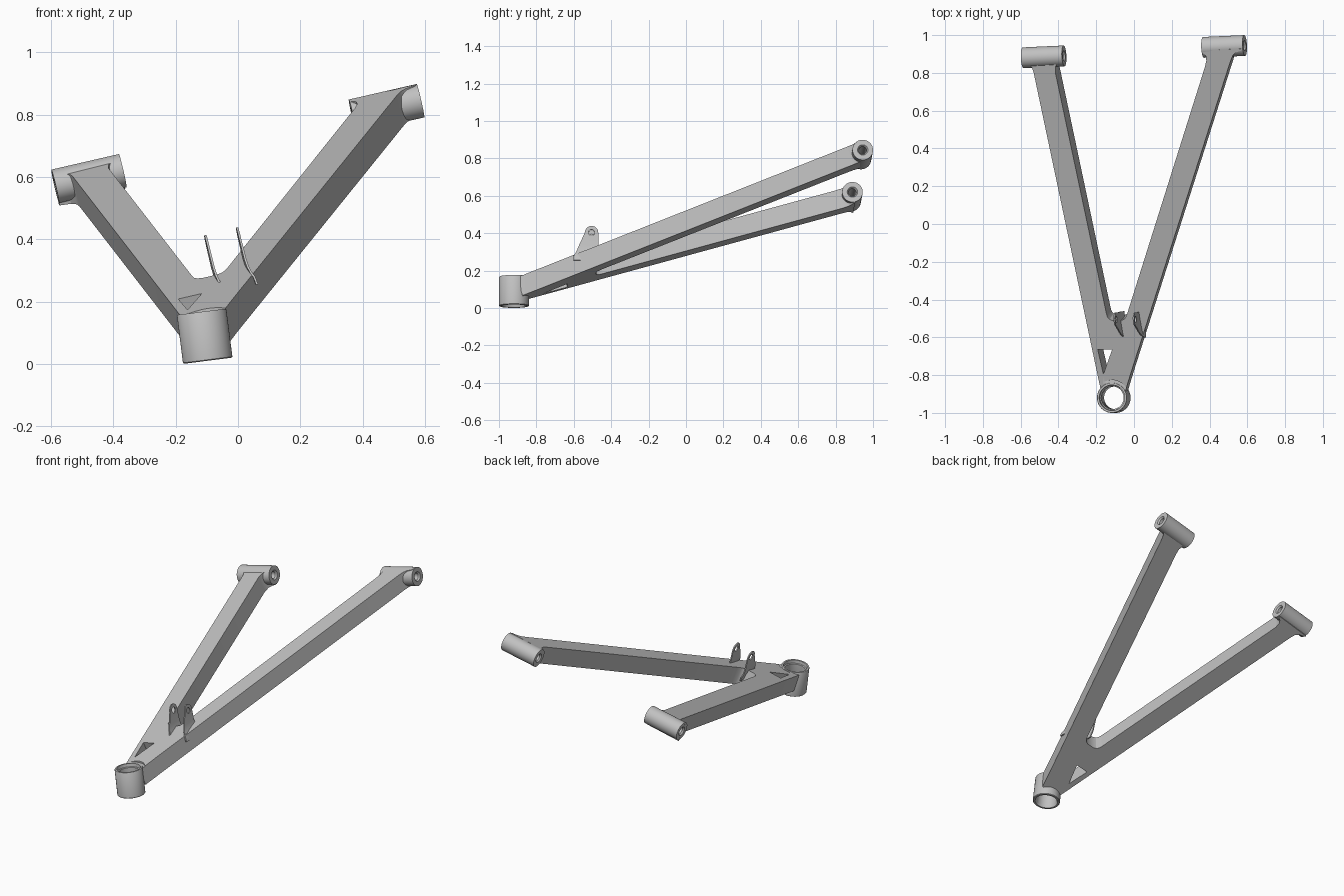
import bpy, bmesh, math
from mathutils import Vector

if "Cube" in bpy.data.objects:
    bpy.data.objects.remove(bpy.data.objects["Cube"])

grey = bpy.data.materials.new("satin_grey")
grey.diffuse_color = (0.53, 0.53, 0.53, 1)
grey.use_nodes = True
grey.node_tree.nodes["Principled BSDF"].inputs["Base Color"].default_value = grey.diffuse_color

NORMAL = Vector((-0.231, -0.322, 1)).normalized()   # normal of the inclined arm plane
HALF = 0.052                                        # half thickness of the arms


def plane_point(x, y, lift=HALF):
    """Point at x, y on the arm plane, lifted along its normal."""
    return Vector((x, y, 0.231 * x + 0.322 * y + 0.411 + lift / NORMAL.z))


def make(name, bm):
    bmesh.ops.recalc_face_normals(bm, faces=bm.faces[:])
    me = bpy.data.meshes.new(name)
    bm.to_mesh(me)
    bm.free()
    me.materials.append(grey)
    ob = bpy.data.objects.new(name, me)
    bpy.context.collection.objects.link(ob)
    return ob


def activate(ob):
    bpy.ops.object.select_all(action='DESELECT')
    ob.select_set(True)
    bpy.context.view_layer.objects.active = ob


def smooth(ob, angle=35):
    activate(ob)
    bpy.ops.object.shade_smooth_by_angle(angle=math.radians(angle))


def slab(name, points, depth):
    """Extrude a closed outline along the plane normal."""
    bm = bmesh.new()
    face = bm.faces.new([bm.verts.new(p) for p in points])
    ext = bmesh.ops.extrude_face_region(bm, geom=[face])
    verts = [v for v in ext['geom'] if isinstance(v, bmesh.types.BMVert)]
    bmesh.ops.translate(bm, verts=verts, vec=NORMAL * depth)
    return make(name, bm)


def lathe(name, a, b, profile, closed=True, seg=48):
    """Revolve (radius, fraction) pairs about the line from a to b."""
    a, b = Vector(a), Vector(b)
    rot = (b - a).to_track_quat('Z', 'Y')
    bm = bmesh.new()
    rings = []
    for r, t in profile:
        rings.append([bm.verts.new(a.lerp(b, t) + rot @ Vector(
            (r * math.cos(2 * math.pi * i / seg), r * math.sin(2 * math.pi * i / seg), 0)))
            for i in range(seg)])
    pairs = list(zip(rings, rings[1:]))
    if closed:
        pairs.append((rings[-1], rings[0]))
    else:
        bm.faces.new(rings[0])
        bm.faces.new(rings[-1])
    for p, q in pairs:
        for i in range(seg):
            j = (i + 1) % seg
            bm.faces.new((p[i], p[j], q[j], q[i]))
    return make(name, bm)


def cut(ob, cutter):
    mod = ob.modifiers.new("cut", 'BOOLEAN')
    mod.operation = 'DIFFERENCE'
    mod.solver = 'EXACT'
    mod.object = cutter
    activate(ob)
    bpy.ops.object.modifier_apply(modifier=mod.name)
    bpy.data.objects.remove(cutter)


# V-shaped arms with flared ends and a rounded crotch
outline = [
    (-0.170, -0.905), (-0.188, -0.823),
    (-0.531, 0.800), (-0.540, 0.828), (-0.558, 0.846), (-0.594, 0.856), (-0.597, 0.863),
    (-0.384, 0.873), (-0.388, 0.862), (-0.404, 0.852), (-0.415, 0.835), (-0.416, 0.800),
    (-0.147, -0.470), (-0.141, -0.492), (-0.130, -0.505), (-0.112, -0.512),
    (-0.070, -0.512), (-0.053, -0.505), (-0.042, -0.490), (-0.033, -0.465),
    (0.375, 0.830), (0.383, 0.865), (0.380, 0.890), (0.360, 0.908), (0.357, 0.918),
    (0.572, 0.928), (0.568, 0.918), (0.540, 0.908), (0.522, 0.890), (0.510, 0.860),
    (-0.020, -0.800), (-0.052, -0.905)]
arms = slab("arms", [plane_point(x, y) for x, y in outline], -2 * HALF)

# triangular lightening window
window = [(-0.138, -0.59), (-0.062, -0.59), (-0.108, -0.72)]
cut(arms, slab("window_cutter", [plane_point(x, y, -0.2) for x, y in window], 0.4))

# outboard joint housing: clear the arms from its bore and from its rim
low, high = Vector((-0.097, -0.92, 0.010)), Vector((-0.117, -0.92, 0.167))
cut(arms, lathe("bore_cutter", low, high, [(0.072, -1), (0.072, 2)], False))
cut(arms, lathe("rim_cutter", low, high, [(0.094, 0.99), (0.094, 2)], False))
housing = lathe("joint_housing", low, high, [
    (0.066, 0), (0.077, 0), (0.080, 0.02), (0.080, 0.98), (0.078, 1),
    (0.068, 1), (0.066, 0.88), (0.060, 0.86), (0.060, 0.08)])
smooth(housing)

# pivot bushings at the inboard ends
pivots = {"left": ((-0.587, 0.880, 0.570), (-0.370, 0.890, 0.620)),
          "right": ((0.368, 0.935, 0.795), (0.586, 0.945, 0.845))}
for side, (a, b) in pivots.items():
    cut(arms, lathe("pivot_cutter", a, b, [(0.040, -0.2), (0.040, 1.2)], False))
    tube = lathe(side + "_pivot_bushing", a, b, [
        (0.028, 0), (0.055, 0), (0.055, 1), (0.028, 1),
        (0.021, 0.96), (0.021, 0.04)])
    smooth(tube)
smooth(arms, 30)

# pair of thin mounting tabs with flared feet and an eye
AXIS = Vector((0.974, 0.045, 0.224))
EYE_Y, EYE_Z, EYE_R = -0.505, 0.402, 0.036
for name, x_top, dz, flare in (("left_tab", -0.105, -0.025, 0.012),
                               ("right_tab", -0.003, 0.0, 0.018)):
    rows = [(0.255, -0.602, -0.462, 1.0), (0.280, -0.600, -0.462, 0.8),
            (0.292, -0.592, -0.463, 0.45), (0.310, -0.583, -0.465, 0.15),
            (0.335, -0.572, -0.468, 0.0), (0.400, -0.542, -0.469, 0.0)]
    for deg in (20, 40, 60, 75, 86):
        s, c = math.sin(math.radians(deg)), math.cos(math.radians(deg))
        rows.append((EYE_Z + EYE_R * s, EYE_Y - EYE_R * c, EYE_Y + EYE_R * c, 0.0))

    def tab_point(y, z, f):
        x = x_top - (0.045 * (y - EYE_Y) + 0.224 * (z - 0.437)) / 0.974
        return Vector((x + f * flare, y, z + dz))

    bm = bmesh.new()
    front, back = [], []
    for z, y0, y1, f in rows:
        for half, off in ((front, -0.0035), (back, 0.0035)):
            half.append([bm.verts.new(tab_point(y, z, f) + AXIS * off) for y in (y0, y1)])
    for i in range(len(rows) - 1):
        for half in (front, back):
            bm.faces.new((half[i][0], half[i][1], half[i + 1][1], half[i + 1][0]))
        for k in (0, 1):
            bm.faces.new((front[i][k], front[i + 1][k], back[i + 1][k], back[i][k]))
    for i in (0, -1):
        bm.faces.new((front[i][0], front[i][1], back[i][1], back[i][0]))
    tab = make(name, bm)
    eye = tab_point(EYE_Y, EYE_Z, 0)
    cut(tab, lathe("eye_cutter", eye - AXIS * 0.03, eye + AXIS * 0.03,
                   [(0.017, 0), (0.017, 1)], False, 24))
    smooth(tab)
